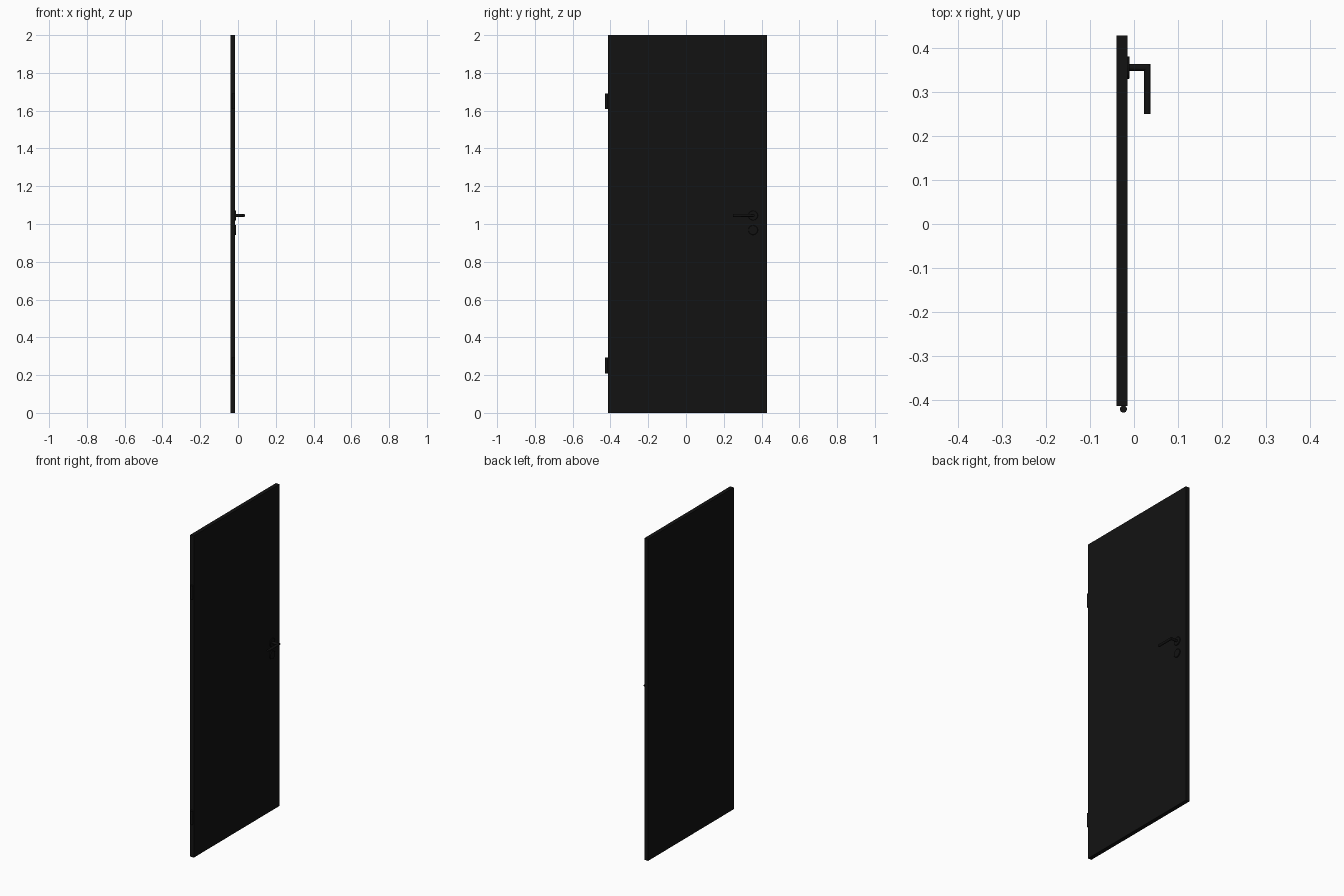
import bpy, bmesh, math
from mathutils import Vector

if "Cube" in bpy.data.objects:
    bpy.data.objects.remove(bpy.data.objects["Cube"])

black = bpy.data.materials.new("black_finish")
black.diffuse_color = (0.006, 0.006, 0.006, 1)
black.use_nodes = True
black.node_tree.nodes["Principled BSDF"].inputs["Base Color"].default_value = black.diffuse_color


def finish(obj, smooth=True):
    obj.data.materials.append(black)
    bpy.ops.object.select_all(action='DESELECT')
    obj.select_set(True)
    bpy.context.view_layer.objects.active = obj
    if smooth:
        bpy.ops.object.shade_smooth_by_angle(angle=math.radians(35))
    return obj


def from_bmesh(name, bm, smooth=True):
    bmesh.ops.recalc_face_normals(bm, faces=bm.faces)
    mesh = bpy.data.meshes.new(name)
    bm.to_mesh(mesh)
    bm.free()
    obj = bpy.data.objects.new(name, mesh)
    bpy.context.collection.objects.link(obj)
    return finish(obj, smooth)


def loft(name, rings):
    """Skin a list of equal-length point rings and cap both ends."""
    bm = bmesh.new()
    rows = [[bm.verts.new(p) for p in r] for r in rings]
    n = len(rows[0])
    for a, b in zip(rows, rows[1:]):
        for i in range(n):
            j = (i + 1) % n
            bm.faces.new((a[i], a[j], b[j], b[i]))
    bm.faces.new(rows[0])
    bm.faces.new(rows[-1])
    return from_bmesh(name, bm)


def disc_ring(x, y, z, r, n=32):
    return [Vector((x, y + r * math.cos(2 * math.pi * i / n),
                    z + r * math.sin(2 * math.pi * i / n))) for i in range(n)]


# Door leaf
bpy.ops.mesh.primitive_cube_add(size=1, location=(-0.027, 0.0075, 1))
leaf = bpy.context.object
leaf.name = "door_leaf"
leaf.scale = (0.0245, 0.841, 2)
bpy.ops.object.transform_apply(location=False, scale=True)
finish(leaf, False)

# Hinge barrels with a small leaf into the door edge
for label, z in (("lower", 0.25), ("upper", 1.65)):
    bpy.ops.mesh.primitive_cylinder_add(vertices=24, radius=0.008, depth=0.084,
                                        location=(-0.024, -0.420, z))
    bpy.context.object.name = label + "_hinge"
    finish(bpy.context.object)

# Round roses for the handle and the keyhole
HY, HZ = 0.355, 1.045
FACE = -0.0155
for name, z in (("handle_rose", HZ), ("key_rose", 0.968)):
    loft(name, [disc_ring(x, HY, z, r) for x, r in
                ((FACE, 0.0255), (-0.0115, 0.0255), (-0.0100, 0.0235))])

# Lever: round bar with a mitred corner
R, XE = 0.0075, 0.0303
N = 32
start, corner, end = [], [], []
for i in range(N):
    a = 2 * math.pi * i / N
    u, z = R * math.cos(a), HZ + R * math.sin(a)
    start.append((-0.012, HY + u, z))
    corner.append((XE + u, HY + u, z))
    end.append((XE + u, 0.249, z))
loft("lever_handle", [start, corner, end])
